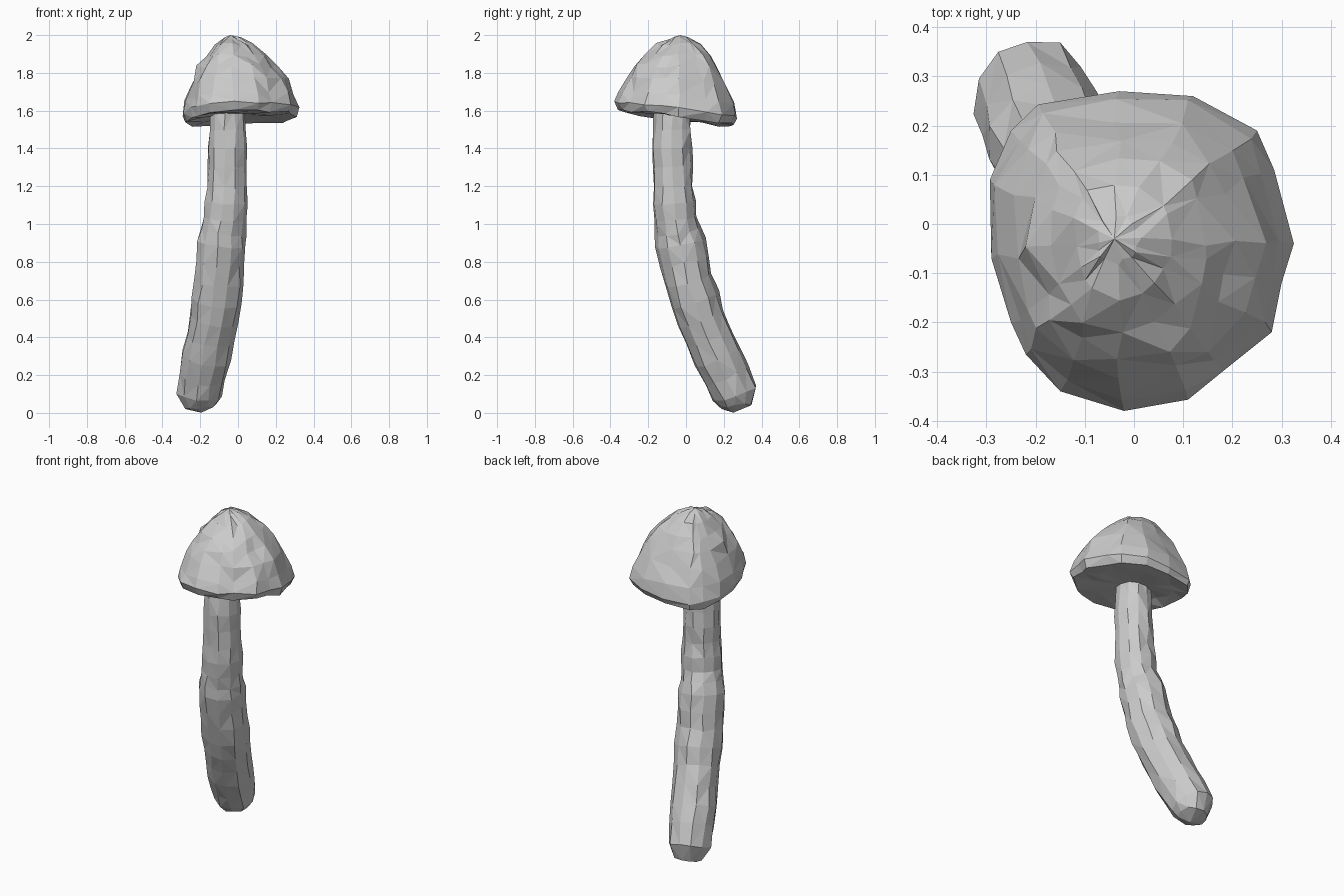
import bpy, bmesh, math, random
from mathutils import Vector

if "Cube" in bpy.data.objects:
    bpy.data.objects.remove(bpy.data.objects["Cube"])

random.seed(4)


def jitter(a):
    return Vector([random.uniform(-a, a) for _ in range(3)])


def skin(name, rings, start=None, end=None):
    """Join equal-length rings with faces, closing the ends with a tip point."""
    bm = bmesh.new()
    loops = [[bm.verts.new(p) for p in r] for r in rings]
    n = len(loops[0])
    for a, b in zip(loops, loops[1:]):
        for i in range(n):
            j = (i + 1) % n
            bm.faces.new((a[i], a[j], b[j], b[i]))
    for loop, tip in ((loops[0], start), (loops[-1], end)):
        if tip is not None:
            t = bm.verts.new(tip)
            for i in range(n):
                bm.faces.new((loop[i], loop[(i + 1) % n], t))
    bmesh.ops.recalc_face_normals(bm, faces=bm.faces)
    bmesh.ops.triangulate(bm, faces=bm.faces)
    me = bpy.data.meshes.new(name)
    bm.to_mesh(me)
    bm.free()
    ob = bpy.data.objects.new(name, me)
    bpy.context.collection.objects.link(ob)
    return ob


# Cap: irregular outline seen from the top, shrunk towards the apex
outline = [(.325, -.04), (.285, .11), (.25, .19), (.12, .26), (-.03, .27),
           (-.195, .243), (-.25, .19), (-.293, .09), (-.29, -.07), (-.25, -.2),
           (-.22, -.265), (-.15, -.34), (-.02, -.38), (.11, -.357),
           (.18, -.3), (.28, -.22), (.3, -.12)]
apex = Vector((-.04, -.03, 2.0))
# (scale, height, how much of the rim tilt applies, jitter)
profile = [(.3, 1.575, 1, 0), (.65, 1.57, 1, .008), (.94, 1.56, 1, .008),
           (1, 1.605, 1, .009), (.94, 1.67, .8, .01), (.82, 1.755, .5, .012),
           (.68, 1.83, .3, .012), (.53, 1.89, .15, .01), (.34, 1.95, 0, .009),
           (.14, 1.985, 0, .006)]
rings = []
for s, z, tilt, jit in profile:
    ring = []
    for x, y in outline:
        px, py = apex.x + (x - apex.x) * s, apex.y + (y - apex.y) * s
        pz = z + tilt * (-.125 * (py + .05) + .04 * px)
        off = jitter(jit)
        if s == 1:
            off.x = off.y = 0
        ring.append(Vector((px, py, pz)) + off)
    rings.append(ring)
skin("mushroom_cap", rings, Vector((-.05, -.06, 1.58)), apex)

# Stem: bent path of (x, y, z, radius), thicker towards the foot
keys = [(-.055, -.072, 1.6, .096), (-.055, -.073, 1.4, .102),
        (-.057, -.068, 1.2, .107), (-.07, -.052, 1.03, .114),
        (-.09, -.03, .9, .13), (-.102, .012, .7, .13),
        (-.13, .08, .5, .13), (-.168, .165, .3, .128), (-.205, .26, .11, .12)]
path = []
for a, b in zip(keys, keys[1:]):
    path += [Vector(a), (Vector(a) + Vector(b)) / 2]
path.append(Vector(keys[-1]))
foot = Vector((-.2, .265, .045, .08))
path.append(foot)
sides = 11
rings = []
for k, p in enumerate(path):
    lo, hi = path[max(k - 1, 0)], path[min(k + 1, len(path) - 1)]
    d = (hi - lo).to_3d().normalized()
    u = d.cross(Vector((0, 1, 0))).normalized()
    v = d.cross(u)
    r = p[3] * (1.03 if k % 3 == 2 else 1)
    rings.append([p.to_3d() + (u * math.cos(t) + v * math.sin(t)) * r + jitter(.006)
                  for t in (math.tau * i / sides for i in range(sides))])
skin("mushroom_stem", rings, path[0].to_3d(), Vector((-.195, .25, .015)))

# Rest the foot exactly on the ground
stem = bpy.data.objects["mushroom_stem"]
low = min(v.co.z for v in stem.data.vertices)
for v in stem.data.vertices:
    if v.co.z < .2:
        v.co.z -= low * (1 - max(v.co.z, 0) / .2)
